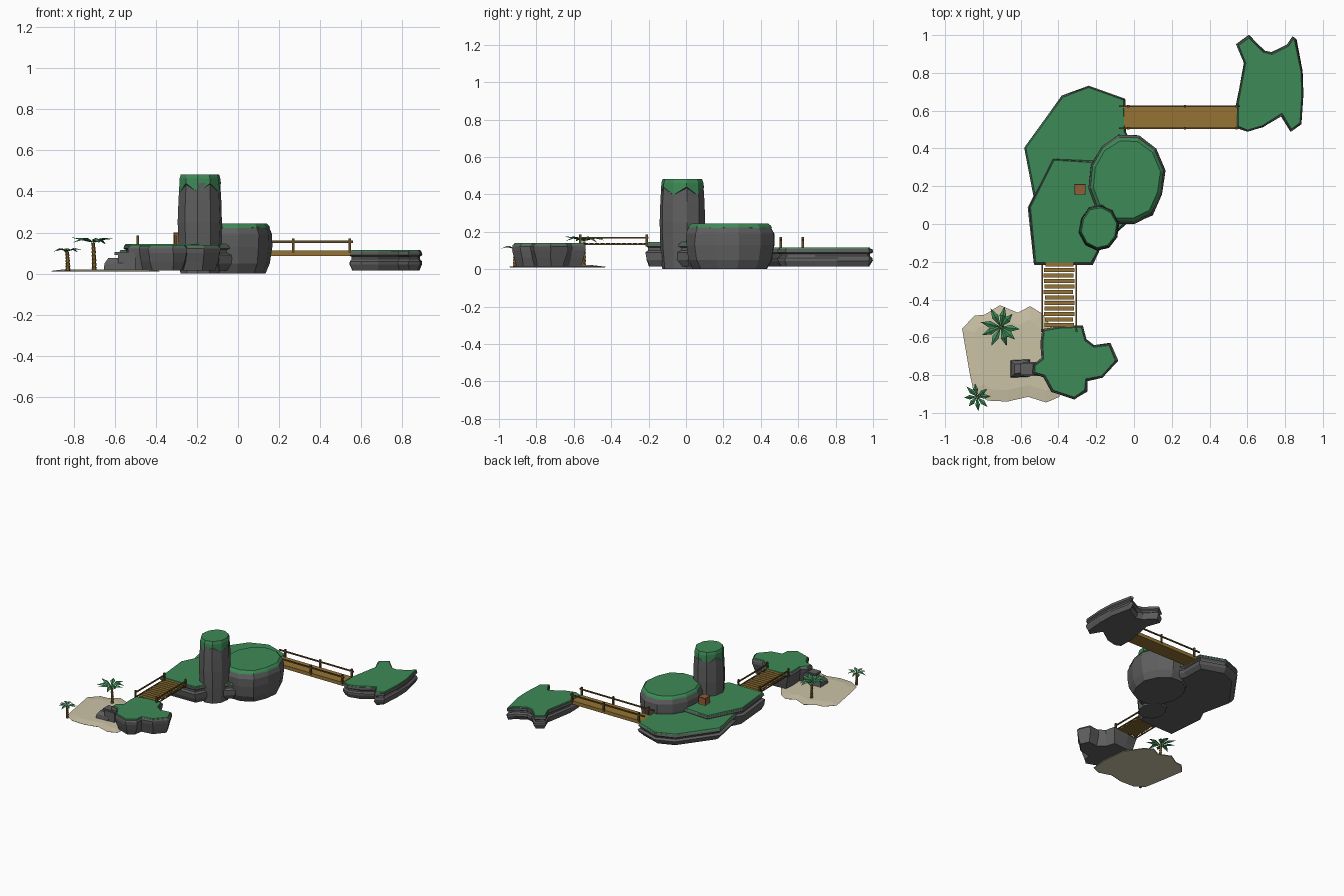
import bpy, bmesh, random
from math import sin, cos, pi
from mathutils import Vector

if "Cube" in bpy.data.objects:
    bpy.data.objects.remove(bpy.data.objects["Cube"])

random.seed(4)


def material(name, rgb):
    m = bpy.data.materials.new(name)
    m.diffuse_color = (*rgb, 1)
    m.use_nodes = True
    m.node_tree.nodes["Principled BSDF"].inputs["Base Color"].default_value = m.diffuse_color
    return m


ROCK = material("rock", (0.115, 0.115, 0.115))
GRASS = material("grass", (0.048, 0.254, 0.095))
WOOD = material("wood", (0.30, 0.175, 0.035))
DARK = material("dark_wood", (0.12, 0.07, 0.018))
CRATE = material("crate_wood", (0.28, 0.11, 0.04))
SAND = material("sand", (0.60, 0.54, 0.38))


def finish(name, bm, mat, recalc=True):
    if recalc:
        bmesh.ops.recalc_face_normals(bm, faces=bm.faces)
    me = bpy.data.meshes.new(name)
    bm.to_mesh(me)
    bm.free()
    me.materials.append(mat)
    ob = bpy.data.objects.new(name, me)
    bpy.context.collection.objects.link(ob)
    return ob


def loft(name, rings, mat):
    """Skin a stack of equal-length rings and close both ends."""
    bm = bmesh.new()
    rows = [[bm.verts.new(p) for p in r] for r in rings]
    n = len(rows[0])
    for a, b in zip(rows, rows[1:]):
        for i in range(n):
            j = (i + 1) % n
            bm.faces.new((a[i], a[j], b[j], b[i]))
    bm.faces.new(rows[0])
    bm.faces.new(rows[-1])
    return finish(name, bm, mat)


def inset(pts, d):
    """Move an outline inwards by d."""
    n = len(pts)
    area = sum(pts[i - 1][0] * pts[i][1] - pts[i][0] * pts[i - 1][1] for i in range(n))
    s = 1 if area > 0 else -1
    out = []
    for i in range(n):
        p, q, r = Vector(pts[i - 1]), Vector(pts[i]), Vector(pts[(i + 1) % n])
        e, f = (q - p).normalized(), (r - q).normalized()
        m = Vector((-e.y - f.y, e.x + f.x)).normalized() * s
        k = max(0.6, m.dot(Vector((-e.y, e.x)) * s))
        out.append(q + m * d / k)
    return out


def stack(outline, profile, jitter=0.0):
    """Rings from an outline and (z, inset) pairs."""
    rings = []
    for z, d in profile:
        rings.append([(p[0] + random.uniform(-jitter, jitter), p[1] + random.uniform(-jitter, jitter), z)
                      for p in inset(outline, d)])
    return rings


def island(name, outline, profile, top):
    loft(name + "_rock", stack(outline, profile, 0.003), ROCK)
    loft(name + "_grass", stack(outline, [(top - 0.012, 0.007), (top, 0.012)]), GRASS)


def boxes(name, items, mat):
    """One mesh made of (min corner, max corner) boxes."""
    bm = bmesh.new()
    for lo, hi in items:
        lo, hi = Vector(lo), Vector(hi)
        vs = bmesh.ops.create_cube(bm, size=1)["verts"]
        for v in vs:
            v.co = (lo + hi) / 2 + Vector(a * b for a, b in zip(v.co, hi - lo))
    return finish(name, bm, mat)


# Main plateau, two terraces
lower = [(-.585, .405), (-.385, .68), (-.24, .735), (-.045, .665), (-.04, .49),
         (.05, .3), (-.1, 0), (-.4, -.1), (-.53, .13)]
island("lower_terrace", lower,
       [(.015, .04), (.04, .012), (.06, .002), (.07, .02), (.08, .02), (.09, .004), (.108, .01)], .115)
upper = [(-.56, .09), (-.43, .35), (-.19, .335), (-.05, .2), (-.03, .01),
         (-.17, -.12), (-.22, -.215), (-.53, -.215)]
island("upper_terrace", upper,
       [(.015, .02), (.05, .004), (.09, 0), (.10, .015), (.115, .015), (.122, .003), (.138, .007)], .145)

# Far island on the right
far = [(.61, 1.0), (.69, .92), (.73, .91), (.81, .95), (.84, .995), (.86, .98), (.895, .81),
       (.90, .69), (.89, .53), (.83, .485), (.78, .57), (.685, .51), (.60, .485),
       (.54, .51), (.54, .635), (.58, .85), (.54, .95)]
island("far_island", far,
       [(.015, .016), (.045, .002), (.06, .002), (.07, .014), (.082, .014), (.09, .001), (.108, .004)], .115)

# Front island beside the beach
front = [(-.485, -.555), (-.395, -.54), (-.27, -.535), (-.25, -.61), (-.21, -.64), (-.125, -.63),
         (-.085, -.725), (-.165, -.815), (-.245, -.83), (-.25, -.885), (-.315, -.93),
         (-.435, -.89), (-.48, -.81), (-.535, -.795), (-.535, -.745), (-.49, -.71), (-.495, -.63)]
island("front_island", front,
       [(.015, .024), (.06, .012), (.10, .002), (.122, 0), (.133, .006)], .14)


# Round boulder and tall pillar
def column(name, cx, cy, rx, ry, n, profile, cap, drip):
    wob = [random.uniform(.96, 1.03) for _ in range(n)]

    def ring(z, s, jit=0.012):
        return [(cx + rx * s * w * cos(2 * pi * i / n + .2) + random.uniform(-jit, jit) * rx,
                 cy + ry * s * w * sin(2 * pi * i / n + .2) + random.uniform(-jit, jit) * ry, z)
                for i, w in enumerate(wob)]
    loft(name + "_rock", [ring(z, s) for z, s in profile], ROCK)
    hem, rim, top, s = cap
    skirt = [(x, y, hem - (drip * random.uniform(.6, 1) if i % 2 else 0))
             for i, (x, y, z) in enumerate(ring(0, s + .035, 0))]
    loft(name + "_grass", [skirt, ring(rim, s + .01, 0), ring(top, s - .05, 0)], GRASS)


column("boulder", -.04, .235, .207, .245, 12,
       [(0, .84), (.05, .95), (.13, 1.0), (.19, 1.0), (.222, .94), (.23, .92)],
       (.224, .232, .245, .92), .004)
column("pillar", -.185, -.02, .106, .122, 10,
       [(0, .9), (.12, .98), (.25, 1.02), (.36, .99), (.44, .94), (.47, .88)],
       (.44, .462, .483, .93), .06)

# Stone steps up from the beach
boxes("stone_steps", [((-.6, -.80, .09), (-.5, -.735, .105)), ((-.585, -.805, .015), (-.5, -.73, .095))], ROCK)
step = [(-.65, -.81), (-.555, -.805), (-.555, -.72), (-.65, -.725)]
loft("bottom_step", stack(step, [(.015, -.004), (.05, 0), (.075, .018)]), ROCK)

# Beach
sand = [(-.91, -.555), (-.845, -.485), (-.79, -.48), (-.71, -.43), (-.615, -.47), (-.55, -.435),
        (-.485, -.475), (-.4, -.6), (-.38, -.8), (-.395, -.915), (-.465, -.945), (-.56, -.915),
        (-.67, -.94), (-.775, -.935), (-.85, -.885), (-.87, -.79)]
loft("beach", stack(sand, [(.010, .004), (.013, 0), (.017, .03), (.021, .06)]), SAND)

# Plank bridge to the front island
boxes("bridge_slats", [((-.475 + random.uniform(-.006, .006), -.545 + i * .029, .13),
                        (-.318 + random.uniform(-.006, .006), -.523 + i * .029, .14))
                       for i in range(12)], WOOD)
rails = []
for x in (-.487, -.305):
    rails.append(((x - .004, -.57, .163), (x + .004, -.2, .172)))
    rails.append(((x - .003, -.56, .128), (x + .003, -.2, .136)))
    for y in (-.565, -.21):
        rails.append(((x - .006, y - .006, .12), (x + .006, y + .006, .185)))
boxes("plank_bridge_rails", rails, DARK)

# Solid bridge to the far island
boxes("long_bridge_deck", [((-.06, .508, .085), (.545, .625, .112))], WOOD)
rails = []
for y in (.507, .624):
    rails.append(((-.08, y - .004, .15), (.56, y + .004, .160)))
    for x in (-.03, .27, .543):
        rails.append(((x - .006, y - .006, .10), (x + .006, y + .006, .172)))
boxes("long_bridge_rails", rails, DARK)

# Crate with a recessed lid panel
crate = boxes("crate", [((-.315, .155, .143), (-.257, .213, .2))], CRATE)
bm = bmesh.new()
bm.from_mesh(crate.data)
bmesh.ops.inset_individual(bm, faces=bm.faces[:], thickness=.009, depth=-.004)
bm.to_mesh(crate.data)
bm.free()


# Palm trees
def palm(name, x, y, h, r, n, lean):
    rings = []
    for k in range(7):
        for t, s in ((k, .8), (k + .9, 1.1)):
            f = t / 7
            rad = .012 * s * (1 - .25 * f)
            rings.append([(x + lean * f * f + rad * cos(i * pi / 3), y + rad * sin(i * pi / 3),
                           .012 + (h - .012) * f) for i in range(6)])
    loft(name + "_trunk", rings, WOOD)
    bm = bmesh.new()
    for k in range(n):
        a = 2 * pi * k / n + random.uniform(-.15, .15)
        d, side = Vector((cos(a), sin(a), 0)), Vector((-sin(a), cos(a), 0))
        c = Vector((x + lean, y, h))
        length = r * random.uniform(.88, 1.08)
        droop = random.uniform(-.25, .25) * r
        up = Vector((0, 0, 1))
        mid = c + d * length * .55 + up * r * .22
        w = side * r * .17
        b, m, tip = bm.verts.new(c), bm.verts.new(mid), bm.verts.new(c + d * length + up * droop)
        for s in (-1, 1):
            e = bm.verts.new(mid + w * s - up * r * .08)
            bm.faces.new((b, e, m) if s < 0 else (b, m, e))
            bm.faces.new((m, e, tip) if s < 0 else (m, tip, e))
    finish(name + "_leaves", bm, GRASS, False)


palm("large_palm", -.70, -.545, .15, .105, 9, -.005)
palm("small_palm", -.828, -.915, .108, .072, 8, -.004)
